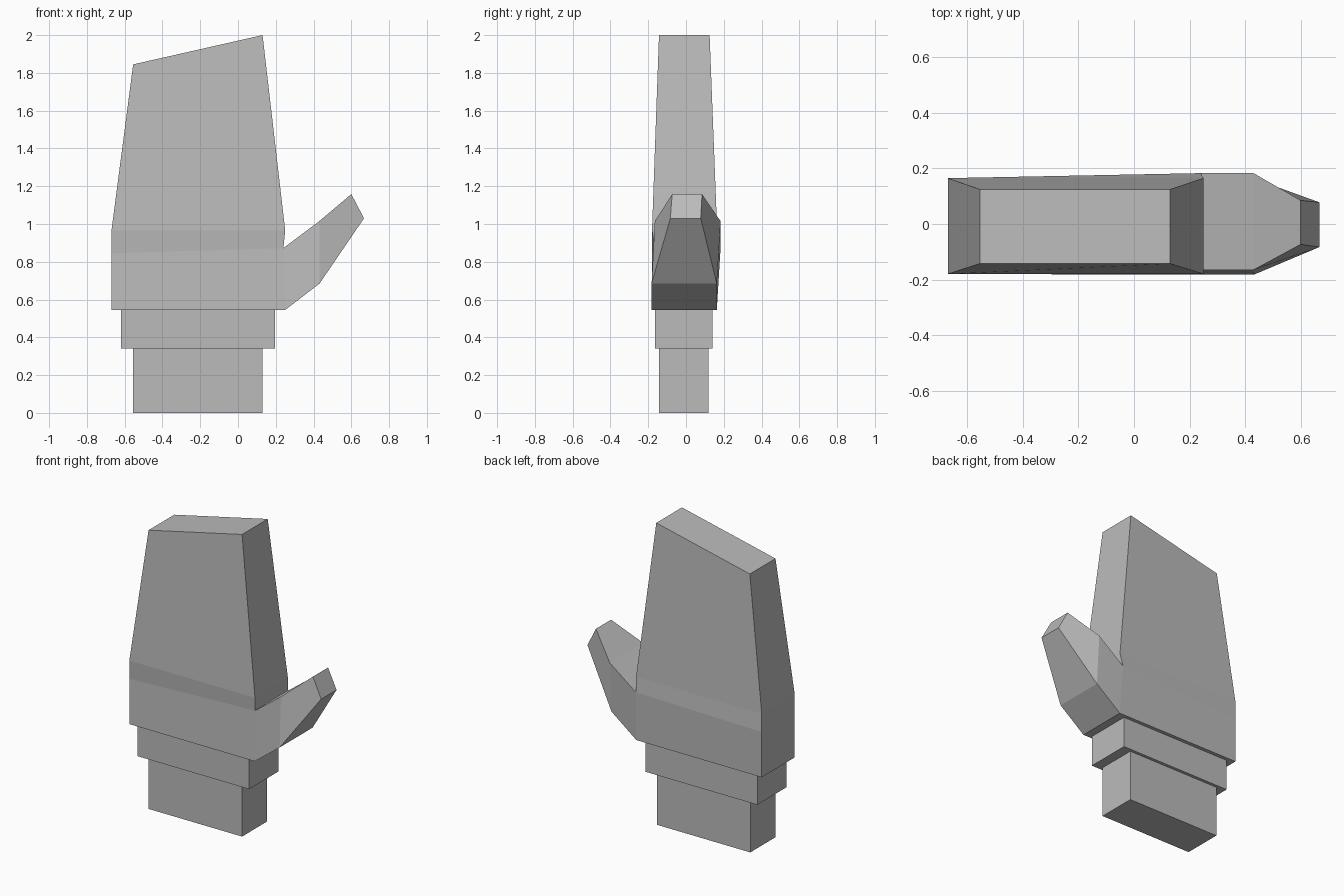
import bpy
import bmesh

cube = bpy.data.objects.get("Cube")
if cube:
    bpy.data.objects.remove(cube, do_unlink=True)

grey = bpy.data.materials.new("plain grey")
grey.use_nodes = True
colour = (0.5, 0.5, 0.5, 1)
grey.diffuse_color = colour
grey.node_tree.nodes["Principled BSDF"].inputs["Base Color"].default_value = colour


def section(left, right):
    """Four corners from two edges, each given as (x, z, front y, back y)."""
    (xa, za, fa, ba), (xb, zb, fb, bb) = left, right
    return [(xa, fa, za), (xb, fb, zb), (xb, bb, zb), (xa, ba, za)]


def loft(bm, sections, cap_start=True):
    """Skin quads through the sections; returns side faces per segment."""
    rings = [[bm.verts.new(p) for p in s] for s in sections]
    sides = []
    for a, b in zip(rings, rings[1:]):
        sides.append([bm.faces.new((a[i], a[(i + 1) % 4], b[(i + 1) % 4], b[i]))
                      for i in range(4)])
    if cap_start:
        bm.faces.new(rings[0][::-1])
    bm.faces.new(rings[-1])
    return sides


def finish(name, bm):
    bmesh.ops.remove_doubles(bm, verts=bm.verts[:], dist=0.001)
    bmesh.ops.recalc_face_normals(bm, faces=bm.faces[:])
    mesh = bpy.data.meshes.new(name)
    bm.to_mesh(mesh)
    bm.free()
    mesh.materials.append(grey)
    bpy.context.collection.objects.link(bpy.data.objects.new(name, mesh))


def block(name, x0, x1, y0, y1, z0, z1):
    bm = bmesh.new()
    loft(bm, [section((x0, z, y0, y1), (x1, z, y0, y1)) for z in (z0, z1)])
    finish(name, bm)


# Wrist and cuff
block("wrist", -0.555, 0.13, -0.143, 0.12, 0, 0.34)
block("cuff", -0.62, 0.197, -0.165, 0.14, 0.34, 0.545)

# Palm with joined fingers
heel = (0.25, 0.545, -0.182, 0.163)
crook = (0.24, 0.872, -0.165, 0.183)
bm = bmesh.new()
palm_sides = loft(bm, [
    section((-0.67, 0.545, -0.18, 0.165), heel),
    section((-0.67, 0.845, -0.18, 0.165), crook),
    section((-0.67, 0.965, -0.18, 0.165), (0.25, 0.965, -0.18, 0.165)),
    section((-0.555, 1.845, -0.143, 0.125), (0.13, 2.0, -0.143, 0.125)),
])

# Thumb grows out of the lower side of the palm
bm.faces.remove(palm_sides[0][1])
loft(bm, [
    section(crook, heel),
    section((0.43, 1.015, -0.165, 0.183), (0.432, 0.685, -0.182, 0.163)),
    section((0.6, 1.158, -0.073, 0.085), (0.667, 1.03, -0.083, 0.078)),
], cap_start=False)
finish("mitten_hand", bm)
